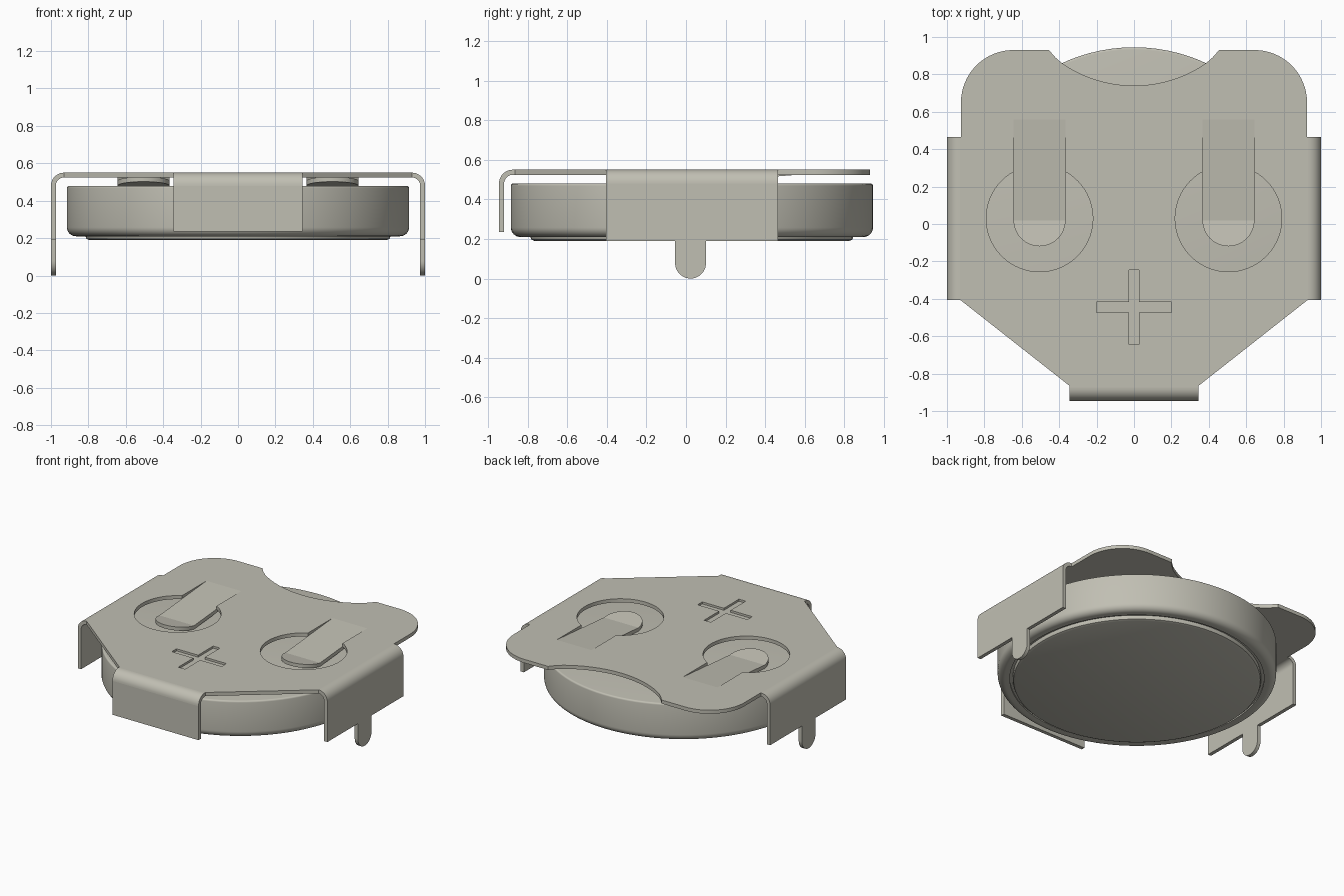
import bpy, bmesh, math
from mathutils import Vector

if "Cube" in bpy.data.objects:
    bpy.data.objects.remove(bpy.data.objects["Cube"], do_unlink=True)

TOP, T = 0.55, 0.026          # plate top height and sheet thickness
BEND = 0.07                   # outer bend radius
HOLE_X, HOLE_Y = 0.505, 0.03  # spring window centres

metal = bpy.data.materials.new("nickel_metal")
metal.use_nodes = True
metal.diffuse_color = (0.53, 0.52, 0.45, 1)
metal.node_tree.nodes["Principled BSDF"].inputs["Base Color"].default_value = (0.53, 0.52, 0.45, 1)


def finish(bm, name, angle=30):
    bmesh.ops.recalc_face_normals(bm, faces=bm.faces[:])
    me = bpy.data.meshes.new(name)
    bm.to_mesh(me)
    bm.free()
    me.materials.append(metal)
    ob = bpy.data.objects.new(name, me)
    bpy.context.collection.objects.link(ob)
    smooth(ob, angle)
    return ob


def smooth(ob, angle=30):
    bpy.ops.object.select_all(action='DESELECT')
    ob.select_set(True)
    bpy.context.view_layer.objects.active = ob
    bpy.ops.object.shade_smooth_by_angle(angle=math.radians(angle))


def prism(bm, pts, a, b, axis):
    """Extrude a 2D outline from a to b along the given axis."""
    def place(p, d):
        return {'x': (d, p[0], p[1]), 'y': (p[0], d, p[1]), 'z': (p[0], p[1], d)}[axis]
    f = bm.faces.new([bm.verts.new(place(p, a)) for p in pts])
    ext = bmesh.ops.extrude_face_region(bm, geom=[f])["geom"]
    vs = [v for v in ext if isinstance(v, bmesh.types.BMVert)]
    bmesh.ops.translate(bm, verts=vs, vec=Vector(place((0, 0), b - a)))


def arc(cx, cy, r, a0, a1, n=12):
    return [(cx + r * math.cos(math.radians(a0 + (a1 - a0) * i / n)),
             cy + r * math.sin(math.radians(a0 + (a1 - a0) * i / n))) for i in range(n + 1)]


def bend_profile(edge, sign):
    """Quarter-round sheet bend ending at the outer position 'edge'."""
    c, z = edge - BEND, TOP - BEND
    pts = arc(c, z, BEND, 90, 0, 10) + arc(c, z, BEND - T, 0, 90, 10)
    return [(sign * p[0], p[1]) for p in pts]


# Top plate: right half outline, mirrored to the left
half = [(0.345, -0.875), (0.345, -0.865), (0.93, -0.405), (0.93, 0.465), (0.925, 0.465)]
half += arc(0.645, 0.65, 0.28, 0, 90, 16)
half += [(0.455, 0.93), (0.42, 0.89)]
half += arc(0, 1.42, 0.68, -55.5, -90, 14)
outline = half + [(-x, y) for x, y in reversed(half[:-1])]
bm = bmesh.new()
prism(bm, outline, TOP - T, TOP, 'z')
plate = finish(bm, "top_plate")


def cut(pts, z0, z1):
    bm = bmesh.new()
    prism(bm, pts, z0, z1, 'z')
    cutter = finish(bm, "cutter")
    cutter.hide_render = True
    m = plate.modifiers.new("cut", 'BOOLEAN')
    m.operation, m.solver, m.object = 'DIFFERENCE', 'EXACT', cutter
    bpy.context.view_layer.objects.active = plate
    bpy.ops.object.modifier_apply(modifier=m.name)
    bpy.data.objects.remove(cutter, do_unlink=True)


# Round windows with a slot for each spring finger
W, R = 0.139, 0.285
a = math.degrees(math.acos(W / R))
for s in (-1, 1):
    cx = s * HOLE_X
    cut(arc(cx, HOLE_Y, R, 180 - a, 360 + a, 56) + [(cx + W, 0.56), (cx - W, 0.56)], 0.4, 0.7)

# Shallow plus mark near the front
L, w, py = 0.2, 0.027, -0.445
cut([(x, y + py) for x, y in [(L, -w), (L, w), (w, w), (w, L), (-w, L), (-w, w),
     (-L, w), (-L, -w), (-w, -w), (-w, -L), (w, -L), (w, -w)]], TOP - 0.015, 0.7)
smooth(plate)

# Side tabs with solder pins
for s, name in ((1, "left_side_tab"), (-1, "right_side_tab")):
    bm = bmesh.new()
    prism(bm, bend_profile(1.0, s), -0.405, 0.465, 'y')
    pin = arc(0.023, 0.078, 0.078, 180, 360, 20)
    wall = [(-0.405, TOP - BEND), (-0.405, 0.19), (-0.055, 0.19)] + pin
    wall += [(0.101, 0.19), (0.465, 0.19), (0.465, TOP - BEND)]
    prism(bm, wall, s * (1 - T), s * 1.0, 'x')
    bmesh.ops.remove_doubles(bm, verts=bm.verts[:], dist=0.0005)
    finish(bm, name)

# Front tab
bm = bmesh.new()
prism(bm, bend_profile(0.945, -1), -0.345, 0.345, 'x')
prism(bm, [(-0.945, TOP - BEND), (-0.945, 0.235), (-0.945 + T, 0.235), (-0.945 + T, TOP - BEND)],
      -0.345, 0.345, 'x')
bmesh.ops.remove_doubles(bm, verts=bm.verts[:], dist=0.0005)
finish(bm, "front_tab")

# Spring fingers: slope down to the cell, then a rounded upturned tip
for s, name in ((1, "left_spring_finger"), (-1, "right_spring_finger")):
    rows = [(0.56, W, TOP), (0.02, W, 0.506)]
    for i in range(1, 13):
        t = math.radians(89 * i / 12)
        rows.append((0.02 - 0.139 * math.sin(t), W * math.cos(t), 0.506 + 0.022 * math.sin(t)))
    bm = bmesh.new()
    vs = [[bm.verts.new((s * HOLE_X + k * hw, y, z)) for k in (-1, 1)] for y, hw, z in rows]
    for p, q in zip(vs, vs[1:]):
        bm.faces.new((p[0], p[1], q[1], q[0]))
    ext = bmesh.ops.extrude_face_region(bm, geom=bm.faces[:])["geom"]
    bmesh.ops.translate(bm, verts=[v for v in ext if isinstance(v, bmesh.types.BMVert)],
                        vec=(0, 0, -T))
    finish(bm, name, 12)

# Coin cell: lathed can with a stepped base cap
profile = [(0, 0.19), (0.795, 0.19), (0.81, 0.196), (0.815, 0.207), (0.815, 0.222),
           (0.835, 0.222), (0.835, 0.212)]
profile += arc(0.867, 0.258, 0.048, -90, 0, 8)
profile += arc(0.903, 0.468, 0.012, 0, 90, 4) + [(0, 0.48)]
bm = bmesh.new()
pv = [bm.verts.new((r, 0.03, z)) for r, z in profile]
pe = [bm.edges.new(e) for e in zip(pv, pv[1:])]
bmesh.ops.spin(bm, geom=pv + pe, cent=(0, 0.03, 0), axis=(0, 0, 1), angle=math.tau,
               steps=96, use_merge=True)
bmesh.ops.remove_doubles(bm, verts=bm.verts[:], dist=0.0001)
finish(bm, "coin_cell")
